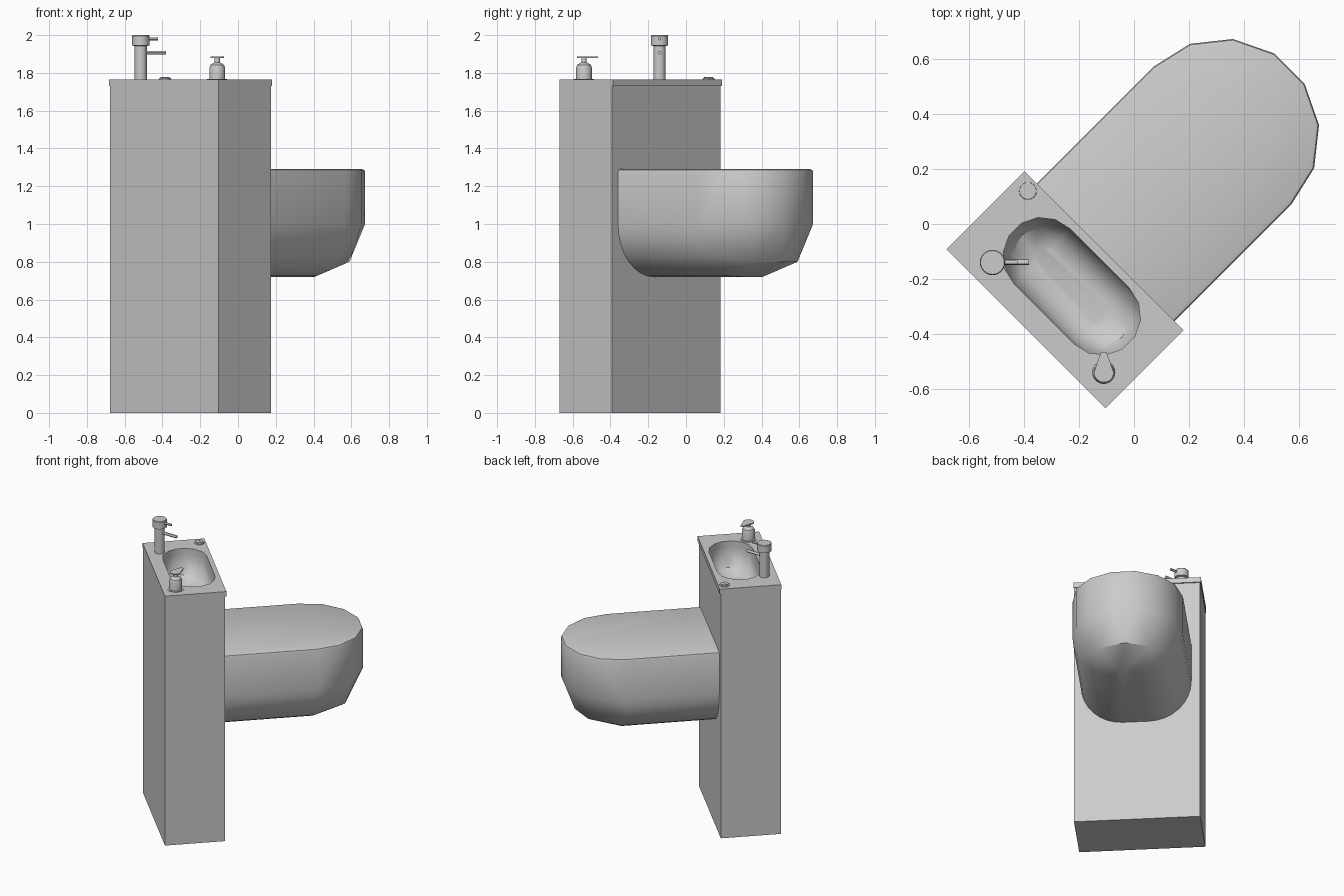
import bpy, bmesh
from math import sin, cos, pi, radians, sqrt
from mathutils import Vector, Matrix

old = bpy.data.objects.get("Cube")
if old:
    bpy.data.objects.remove(old, do_unlink=True)

grey = bpy.data.materials.new("ceramic grey")
grey.use_nodes = True
grey.diffuse_color = (0.6, 0.6, 0.6, 1)
grey.node_tree.nodes["Principled BSDF"].inputs["Base Color"].default_value = (0.6, 0.6, 0.6, 1)

TURN = Matrix.Rotation(radians(45), 4, 'Z')   # unit stands diagonally


def finish(name, bm, matrix=Matrix(), angle=30):
    bmesh.ops.recalc_face_normals(bm, faces=bm.faces)
    bm.transform(matrix)
    mesh = bpy.data.meshes.new(name)
    bm.to_mesh(mesh)
    bm.free()
    mesh.materials.append(grey)
    ob = bpy.data.objects.new(name, mesh)
    bpy.context.collection.objects.link(ob)
    smooth(ob, angle)
    return ob


def smooth(ob, angle=30):
    bpy.ops.object.select_all(action='DESELECT')
    ob.select_set(True)
    bpy.context.view_layer.objects.active = ob
    bpy.ops.object.shade_smooth_by_angle(angle=radians(angle))


def box(name, low, high):
    bm = bmesh.new()
    bmesh.ops.create_cube(bm, size=1)
    for v in bm.verts:
        v.co = [l + (c + 0.5) * (h - l) for c, l, h in zip(v.co, low, high)]
    return finish(name, bm, TURN)


def lathe(name, profile, matrix, sides=24):
    """Spin a radius/height profile about z, closed at both ends."""
    bm = bmesh.new()
    rings = [[bm.verts.new((r * cos(2 * pi * i / sides), r * sin(2 * pi * i / sides), z))
              for i in range(sides)] for r, z in profile]
    for a, b in zip(rings, rings[1:]):
        for i in range(sides):
            j = (i + 1) % sides
            bm.faces.new((a[i], a[j], b[j], b[i]))
    bm.faces.new(rings[0])
    bm.faces.new(rings[-1])
    return finish(name, bm, matrix)


def hull(name, points, matrix):
    bm = bmesh.new()
    for p in points:
        bm.verts.new(p)
    bmesh.ops.convex_hull(bm, input=bm.verts)
    bmesh.ops.delete(bm, geom=[v for v in bm.verts if not v.link_faces], context='VERTS')
    bmesh.ops.dissolve_limit(bm, angle_limit=0.01, verts=bm.verts, edges=bm.edges)
    return finish(name, bm, matrix)


def section(x, half, flat, low, spring, top, lip):
    """Cross-section with a rounded belly and a softened top edge."""
    pts = []
    for side in (-1, 1):
        for i in range(9):
            a = pi / 2 * i / 8
            pts.append((x, side * (flat + (half - flat) * cos(a)),
                        spring - (spring - low) * sin(a)))
        pts += [(x, side * half, top - lip), (x, side * (half - lip * 0.3), top - lip * 0.3),
                (x, side * (half - lip), top)]
    return pts


def round_end(x, half, flat, low, spring, top, lip, face=1):
    """Faceted half-round nose, coarser towards the bottom."""
    belly = spring - (spring - low) * 0.715
    rows = [(top, half - lip, 7), (top - lip * 0.3, half - lip * 0.3, 7),
            (top - lip, half, 7), (spring, half, 7)]
    pts = [(x + face * r * sin(pi * i / n), r * cos(pi * i / n), z)
           for z, r, n in rows for i in range(n + 1)]
    for z, r in ((belly, half * 0.765), (low, flat)):
        pts += [(x + face * r * cos(a), r * sin(a), z)
                for a in (-pi * 3 / 14, 0, pi * 3 / 14)]
    return pts


# Pedestal and counter
cabinet = box("cabinet", (-0.546, -0.40, 0), (-0.154, 0.412, 1.73))
counter = box("counter", (-0.547, -0.401, 1.73), (-0.146, 0.417, 1.765))

# Wall-hung bowl
shape = (0.355, 0.085, 0.72, 1.0, 1.29, 0.014)
hull("toilet_bowl", section(-0.16, *shape) + section(0.453, *shape)
     + round_end(0.453, *shape), TURN)

# Basin recess, cut through counter into cabinet
shape = (0.143, 0.035, 1.56, 1.68, 1.80, 0.0)
place = TURN @ Matrix.Translation((-0.32, 0, 0)) @ Matrix.Rotation(pi / 2, 4, 'Z')
pts = []
for face in (-1, 1):
    pts += section(face * 0.152, *shape) + round_end(face * 0.152, *shape, face=face)
cutter = hull("basin_cutter", pts, place)
for ob in (cabinet, counter):
    mod = ob.modifiers.new("basin", 'BOOLEAN')
    mod.operation = 'DIFFERENCE'
    mod.solver = 'EXACT'
    mod.object = cutter
    bpy.context.view_layer.objects.active = ob
    bpy.ops.object.modifier_apply(modifier=mod.name)
    smooth(ob)
bpy.data.objects.remove(cutter, do_unlink=True)

# Tap
tap = Vector((-0.515, -0.14, 0))
lathe("tap_body", [(0.032, 1.764), (0.032, 1.942), (0.046, 1.946), (0.046, 1.996),
                   (0.043, 2.0)], Matrix.Translation(tap))
for name, z, reach, r in (("tap_spout", 1.907, 0.133, 0.01), ("tap_lever", 1.98, 0.092, 0.008)):
    lathe(name, [(r, 0), (r, reach)],
          Matrix.Translation(tap + Vector((0, 0, z))) @ Matrix.Rotation(pi / 2, 4, 'Y'), 12)

# Soap dispenser
soap = Matrix.Translation((-0.11, -0.54, 0))
lathe("soap_base", [(0.053, 1.764), (0.053, 1.768)], soap)
lathe("soap_bottle", [(0.042, 1.765), (0.042, 1.825), (0.036, 1.842), (0.022, 1.852),
                      (0.014, 1.855), (0.014, 1.88)], soap)
bm = bmesh.new()
outline = [(0.036 * cos(a), 0.036 * sin(a)) for a in [pi + pi * i / 10 for i in range(11)]]
outline += [(0.01, 0.075), (-0.01, 0.075)]
base = bm.faces.new([bm.verts.new((x, y, 1.879)) for x, y in outline])
ext = bmesh.ops.extrude_face_region(bm, geom=[base])
bmesh.ops.translate(bm, vec=(0, 0, 0.007),
                    verts=[e for e in ext["geom"] if isinstance(e, bmesh.types.BMVert)])
finish("soap_pump_head", bm, soap)

# Flush button: rim with two unequal halves
button = Matrix.Translation((-0.386, 0.12, 0))
lathe("flush_rim", [(0.032, 1.764), (0.031, 1.771), (0.028, 1.773)], button)
for name, start, sweep in (("flush_large", -35, 160), ("flush_small", 140, 170)):
    bm = bmesh.new()
    arc = [radians(start + sweep * i / 12) for i in range(13)]
    base = bm.faces.new([bm.verts.new((0.024 * cos(a), 0.024 * sin(a), 1.772)) for a in arc])
    ext = bmesh.ops.extrude_face_region(bm, geom=[base])
    bmesh.ops.translate(bm, vec=(0, 0, 0.005),
                        verts=[e for e in ext["geom"] if isinstance(e, bmesh.types.BMVert)])
    finish(name, bm, button)
